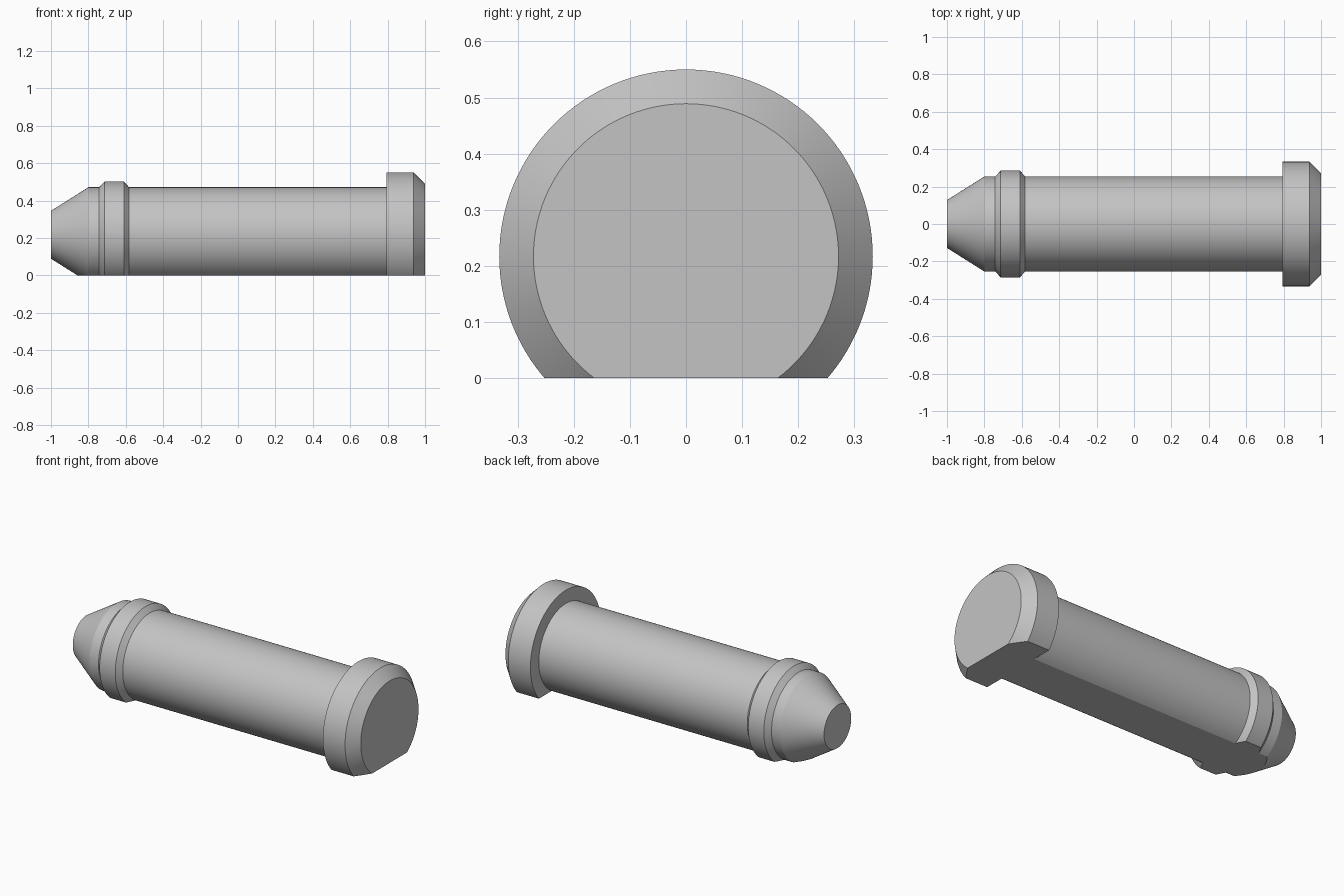
import bpy, bmesh, math

if "Cube" in bpy.data.objects:
    bpy.data.objects.remove(bpy.data.objects["Cube"])

AXIS_Z = 0.217     # height of the pin's axis above the flat
SEGMENTS = 128

# (x, radius) along the axis: tapered nose, shaft, raised ring, shaft, chamfered head
PROFILE = [
    (-1.0, 0.0), (-1.0, 0.128), (-0.80, 0.254), (-0.742, 0.254),
    (-0.713, 0.285), (-0.61, 0.285), (-0.582, 0.254),
    (0.793, 0.254), (0.793, 0.333), (0.939, 0.333), (1.0, 0.272), (1.0, 0.0),
]

metal = bpy.data.materials.new("light grey metal")
metal.diffuse_color = (0.55, 0.55, 0.55, 1.0)
metal.use_nodes = True
metal.node_tree.nodes["Principled BSDF"].inputs["Base Color"].default_value = metal.diffuse_color

# Lathe the profile around the x axis
bm = bmesh.new()
verts = [bm.verts.new((x, 0, AXIS_Z + r)) for x, r in PROFILE]
edges = [bm.edges.new(pair) for pair in zip(verts, verts[1:])]
bmesh.ops.spin(bm, geom=verts + edges, cent=(0, 0, AXIS_Z), axis=(1, 0, 0),
               angle=math.tau, steps=SEGMENTS, use_duplicate=False)
bmesh.ops.remove_doubles(bm, verts=bm.verts, dist=1e-5)

# Slice off the underside to leave a flat base, then close it
cut = bmesh.ops.bisect_plane(bm, geom=bm.verts[:] + bm.edges[:] + bm.faces[:],
                             plane_co=(0, 0, 0), plane_no=(0, 0, 1), clear_inner=True)
rim = [e for e in bm.edges if e.is_boundary]
bmesh.ops.holes_fill(bm, edges=rim, sides=0)
bmesh.ops.dissolve_limit(bm, angle_limit=0.001, verts=bm.verts, edges=bm.edges)
bmesh.ops.recalc_face_normals(bm, faces=bm.faces)

mesh = bpy.data.meshes.new("flanged_pin")
bm.to_mesh(mesh)
bm.free()
mesh.materials.append(metal)
pin = bpy.data.objects.new("flanged_pin", mesh)
bpy.context.collection.objects.link(pin)

# Smooth round surfaces, crisp steps and chamfers
bpy.context.view_layer.objects.active = pin
pin.select_set(True)
bpy.ops.object.shade_smooth_by_angle(angle=math.radians(20))
